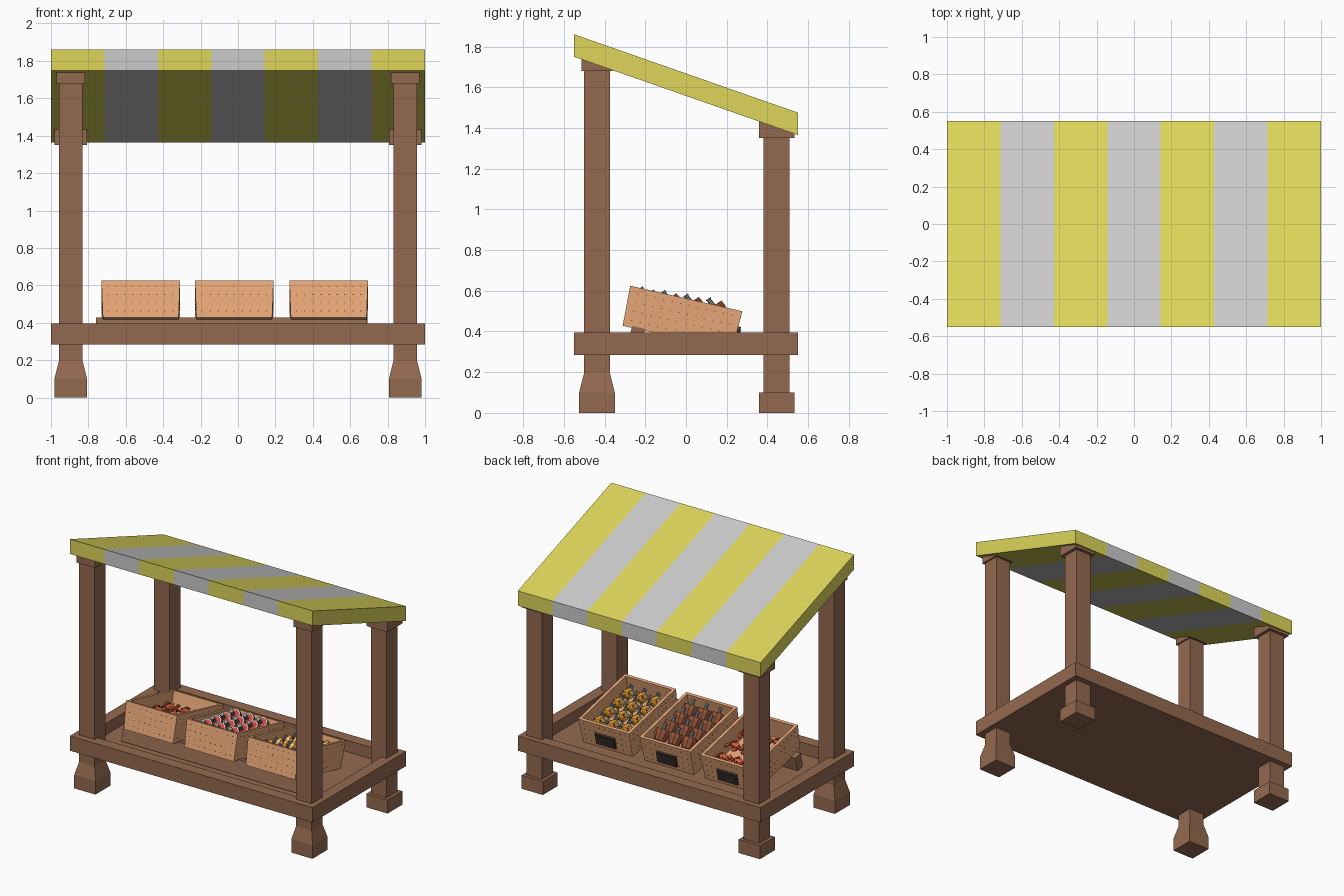
import bpy, bmesh, math
from mathutils import Matrix, Vector

if "Cube" in bpy.data.objects:
    bpy.data.objects.remove(bpy.data.objects["Cube"])


def mat(name, hexcol):
    def lin(c):
        return c / 12.92 if c <= 0.04045 else ((c + 0.055) / 1.055) ** 2.4
    m = bpy.data.materials.new(name)
    m.diffuse_color = [lin(int(hexcol[i:i + 2], 16) / 255) for i in (0, 2, 4)] + [1]
    m.use_nodes = True
    m.node_tree.nodes["Principled BSDF"].inputs["Base Color"].default_value = m.diffuse_color
    return m


WOOD, CRATE = mat("brown_wood", "94694F"), mat("pale_wood", "E8A878")
YELLOW, GREY = mat("yellow_cloth", "DDD55A"), mat("grey_cloth", "C4C4C4")
DARK, ORANGE, WHITE = mat("dark", "33312F"), mat("orange", "F0A030"), mat("white", "E6E2DC")
STEEL, MEAT, RED, CRAB = (mat("steel", "8C9092"), mat("roast_brown", "96553A"),
                          mat("raw_red", "C24A42"), mat("crab_red", "E2603C"))


def finish(name, bm, mats):
    bmesh.ops.recalc_face_normals(bm, faces=bm.faces)
    me = bpy.data.meshes.new(name)
    bm.to_mesh(me)
    bm.free()
    for m in mats:
        me.materials.append(m)
    ob = bpy.data.objects.new(name, me)
    bpy.context.collection.objects.link(ob)
    return ob


def box(bm, size, mtx, mi=0):
    vs = bmesh.ops.create_cube(bm, size=1, matrix=mtx @ Matrix.Diagonal((*size, 1)))["verts"]
    for f in {f for v in vs for f in v.link_faces}:
        f.material_index = mi


def ball(bm, size, mtx, mi=0):
    vs = bmesh.ops.create_icosphere(bm, subdivisions=1, radius=0.5,
                                    matrix=mtx @ Matrix.Diagonal((*size, 1)))["verts"]
    for f in {f for v in vs for f in v.link_faces}:
        f.material_index = mi


def loft(bm, prof, n, mtx, mis=None, squash=1.0, turn=0.0):
    """Rings of n sides along local z; prof = (z, radius), mis = material per band."""
    rings = [[bm.verts.new(mtx @ Vector((r * squash * math.cos(turn + i * math.tau / n),
                                         r * math.sin(turn + i * math.tau / n), z)))
              for i in range(n)] for z, r in prof]
    mis = mis or [0] * (len(prof) - 1)
    for a, b, mi in zip(rings, rings[1:], mis):
        for i in range(n):
            j = (i + 1) % n
            bm.faces.new((a[i], a[j], b[j], b[i])).material_index = mi
    bm.faces.new(rings[0]).material_index = mis[0]
    bm.faces.new(rings[-1]).material_index = mis[-1]


def tray(size, top, rim, depth, mtx):
    """Box whose top is widened by `top`, inset by rim and sunk by depth."""
    bm = bmesh.new()
    box(bm, size, Matrix.Translation((0, 0, size[2] / 2)))
    bm.normal_update()
    face = max(bm.faces, key=lambda f: f.calc_center_median().z)
    for v in face.verts:
        v.co.x += math.copysign(top, v.co.x)
        v.co.y += math.copysign(top, v.co.y)
    bmesh.ops.inset_region(bm, faces=[face], thickness=rim)
    inner = bmesh.ops.extrude_discrete_faces(bm, faces=[face])["faces"][0]
    bmesh.ops.translate(bm, verts=inner.verts, vec=(0, 0, -depth))
    bm.transform(mtx)
    return bm


T, R = Matrix.Translation, Matrix.Rotation

# Base tray
finish("base_tray", tray((2, 1.1, 0.11), 0, 0.12, 0.085, T((0, 0, 0.285))), [WOOD])

# Posts with feet and caps
FRONT = [(0, .0875), (.1, .0875), (.195, .0635), (1.68, .0635), (1.68, .076), (1.75, .076)]
BACK = [(0, .0875), (.1, .0875), (.1, .0635), (1.35, .0635), (1.35, .0875), (1.44, .0875)]
for name, prof, y in (("front_post", FRONT, -0.4375), ("back_post", BACK, 0.445)):
    for side, x in (("left", -0.894), ("right", 0.894)):
        bm = bmesh.new()
        loft(bm, [(z, h * math.sqrt(2)) for z, h in prof], 4, T((x, y, 0)), turn=math.pi / 4)
        finish(f"{name}_{side}", bm, [WOOD])

# Sloped awning in seven stripes
for k in range(7):
    bm = bmesh.new()
    box(bm, (2 / 7, 1.1, 0.11), T((-1 + (k + 0.5) * 2 / 7, 0, 1.6125)))
    for v in bm.verts:
        v.co.z -= 0.35 * v.co.y
    finish(f"awning_stripe_{k + 1}", bm, [GREY if k % 2 else YELLOW])

# Support rail that tilts the crates
TILT = R(math.radians(-12.8), 4, 'X')
bm = bmesh.new()
box(bm, (1.45, 0.065, 0.11), T((-0.035, -0.245, 0.366)) @ TILT)
finish("crate_rail", bm, [WOOD])


def fish(bm, m):
    m = m @ R(math.radians(-55), 4, 'X')
    loft(bm, [(-.07, .008), (-.04, .024), (-.025, .033), (0, .042), (.015, .042), (.04, .034), (.065, .012)],
         8, m, [0, 1, 0, 1, 0, 0], squash=0.8)
    loft(bm, [(-.105, .034), (-.065, .008)], 4, m, [2], squash=0.25)
    box(bm, (.007, .035, .045), m @ T((0, -.045, -.005)) @ R(.4, 4, 'X'), 2)
    for s in (-1, 1):
        ball(bm, (.013, .013, .013), m @ T((s * .024, -.01, .042)), 3)


def roast(bm, m):
    m = m @ R(math.radians(48), 4, 'X')
    loft(bm, [(-.055, .022), (-.038, .042), (.015, .053), (.04, .05), (.04, .042),
              (.041, .014), (.075, .011), (.085, .016)], 10, m, [0, 0, 0, 1, 2, 3, 3])


def crab(bm, m):
    ball(bm, (.085, .062, .045), m)
    for s in (-1, 1):
        ball(bm, (.032, .045, .026), m @ T((s * .04, .045, .008)) @ R(s * .4, 4, 'Z'))
        box(bm, (.012, .035, .012), m @ T((s * .042, .02, .004)))
        ball(bm, (.01, .01, .014), m @ T((s * .013, .026, .02)), 1)
        for k in (-1, 0, 1):
            box(bm, (.04, .009, .009), m @ T((s * .047, k * .019 - .012, -.006))
                @ R(s * k * -.4, 4, 'Z') @ R(s * .45, 4, 'Y'))


GOODS = [("crabs", -0.52, crab, [CRAB, DARK], 3, .125, 3, .145, .115, 0),
         ("roasts", -0.02, roast, [MEAT, WHITE, RED, STEEL], 3, .112, 4, .112, .145, .007),
         ("fish", 0.485, fish, [ORANGE, WHITE, STEEL, DARK], 3, .112, 4, .115, .135, 0)]

# Crates, nail rows, signs and goods
for name, x, make, mats, nx, dx, ny, dy, z, rise in GOODS:
    M = T((x, -0.043, 0.367)) @ TILT
    finish(f"{name}_crate", tray((0.405, 0.55, 0.2), 0.0075, 0.03, 0.15, M), [CRATE])

    bm = bmesh.new()
    for h in (.035, .08, .125, .17):
        g = h * 0.0375
        for s in (-1, 1):
            for i in range(12):
                box(bm, (.003, .007, .004), M @ T((s * (.2025 + g), (i - 5.5) * .043, h)))
            for i in range(9):
                box(bm, (.007, .003, .004), M @ T(((i - 4) * .043, s * (.275 + g), h)))
    finish(f"{name}_crate_nails", bm, [mat("nail", "7A5238")])

    bm = bmesh.new()
    S = M @ T((0, 0.286, 0.08))
    box(bm, (.16, .014, .085), S)
    box(bm, (.14, .004, .065), S @ T((0, .008, 0)), 1)
    finish(f"{name}_sign", bm, [mat("sign_frame", "4A3A30"), DARK])

    bm = bmesh.new()
    for i in range(nx):
        for j in range(ny):
            make(bm, M @ T(((i - (nx - 1) / 2) * dx, (j - (ny - 1) / 2) * dy, z + rise * j))
                 @ R(0.25 * ((i + j) % 3 - 1) if make is crab else 0, 4, 'Z'))
    finish(name, bm, mats)
